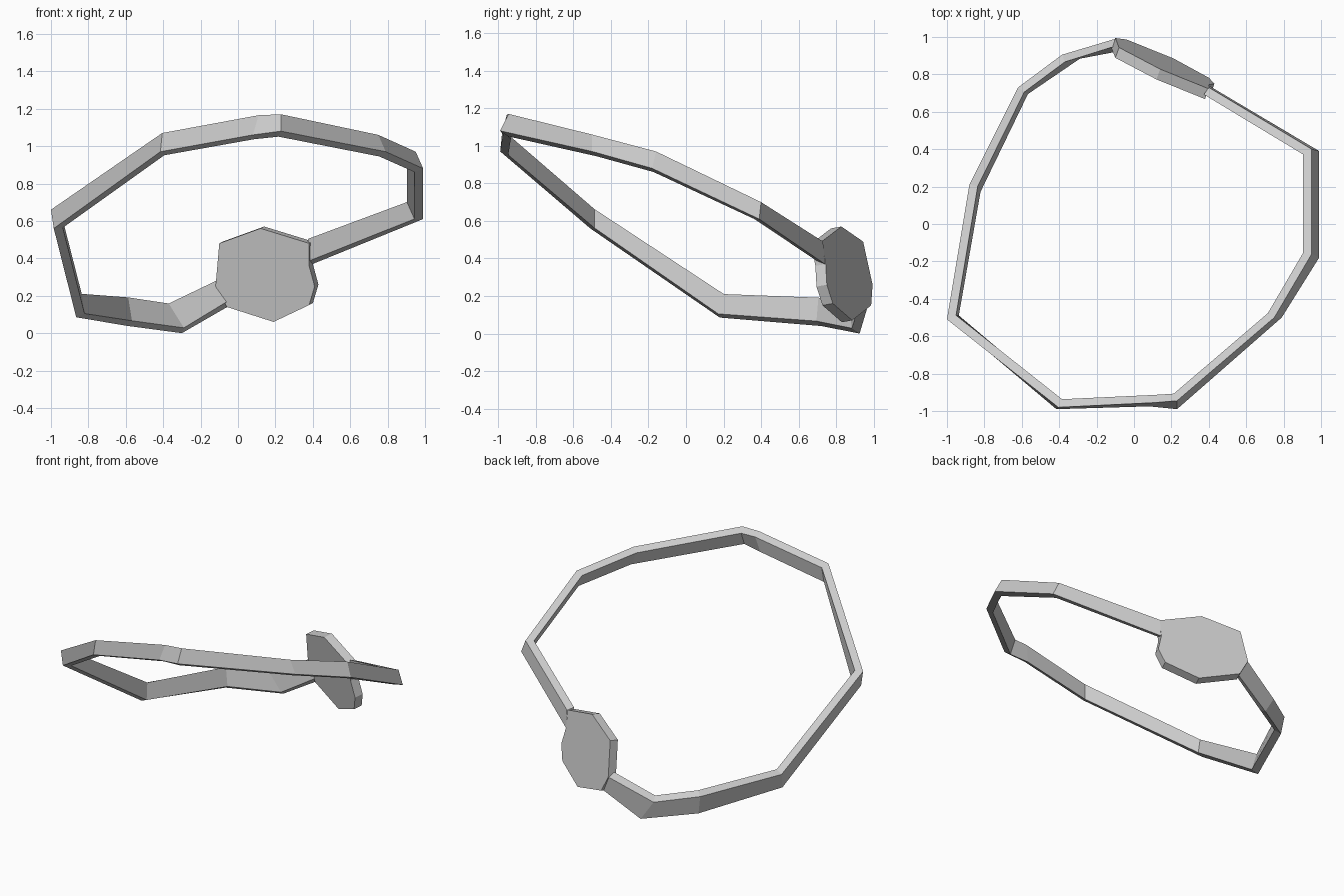
import bpy
import bmesh
from mathutils import Vector

default_cube = bpy.data.objects.get("Cube")
if default_cube:
    bpy.data.objects.remove(default_cube, do_unlink=True)

# Single plain grey finish
grey = bpy.data.materials.new("plain_grey")
grey.use_nodes = True
colour = (0.6, 0.6, 0.6, 1)
grey.diffuse_color = colour
grey.node_tree.nodes["Principled BSDF"].inputs["Base Color"].default_value = colour


def loft(name, sections, cap_ends):
    """Skin matching closed sections into one flat-shaded object."""
    bm = bmesh.new()
    rings = [[bm.verts.new(point) for point in section] for section in sections]
    for ring, following in zip(rings, rings[1:]):
        for i in range(len(ring)):
            j = (i + 1) % len(ring)
            bm.faces.new((ring[i], ring[j], following[j], following[i]))
    if cap_ends:
        bm.faces.new(rings[0])
        bm.faces.new(rings[-1])
    bmesh.ops.recalc_face_normals(bm, faces=bm.faces)
    mesh = bpy.data.meshes.new(name)
    bm.to_mesh(mesh)
    bm.free()
    mesh.materials.append(grey)
    obj = bpy.data.objects.new(name, mesh)
    bpy.context.collection.objects.link(obj)
    return obj


# Tilted plane in which the strap lies
strap_axis = Vector((-0.28, 0.5, 0.83)).normalized()


def inset(path, width):
    """Mitred offset of a closed path towards the middle of the strap."""
    points = [Vector(p) for p in path]
    result = []
    for i, point in enumerate(points):
        before = (point - points[i - 1]).cross(strap_axis).normalized()
        after = (points[(i + 1) % len(points)] - point).cross(strap_axis).normalized()
        result.append(point + (before + after) * width / (1 + before.dot(after)))
    return result


# Strap: outer top and outer bottom edges, from one side of the plate round to the other
top_edge = [(0.40, 0.73, 0.49), (0.95, 0.40, 0.70), (0.95, -0.16, 0.97),
            (0.75, -0.50, 1.06), (0.23, -0.945, 1.17), (0.11, -0.955, 1.165),
            (-0.405, -0.98, 1.07), (-1, -0.51, 0.66), (-0.88, 0.21, 0.19),
            (-0.62, 0.73, 0.165), (-0.385, 0.905, 0.13), (-0.10, 0.99, 0.26)]
bottom_edge = [(0.40, 0.74, 0.37), (0.99, 0.39, 0.61), (0.99, -0.18, 0.88),
               (0.79, -0.50, 0.97), (0.23, -0.99, 1.08), (0.08, -0.975, 1.06),
               (-0.415, -0.99, 0.97), (-0.985, -0.51, 0.56), (-0.865, 0.18, 0.085),
               (-0.60, 0.72, 0.04), (-0.30, 0.925, 0.0), (-0.04, 0.97, 0.15)]
width = 0.048
loft("strap", list(zip(top_edge, bottom_edge,
                       inset(bottom_edge, width), inset(top_edge, width))), False)

# Plate: flat many-sided panel closing the strap at the back
outline = [(-0.08, 0.49), (0.14, 0.57), (0.40, 0.49), (0.40, 0.37), (0.43, 0.26),
           (0.40, 0.16), (0.21, 0.07), (-0.04, 0.15), (-0.10, 0.26)]
back = [Vector((x, 0.995 - 0.46 * x - 0.18 * z, z)) for x, z in outline]
thickness = Vector((-0.02, -0.055, -0.01))
loft("plate", [back, [p + thickness for p in back]], True)
